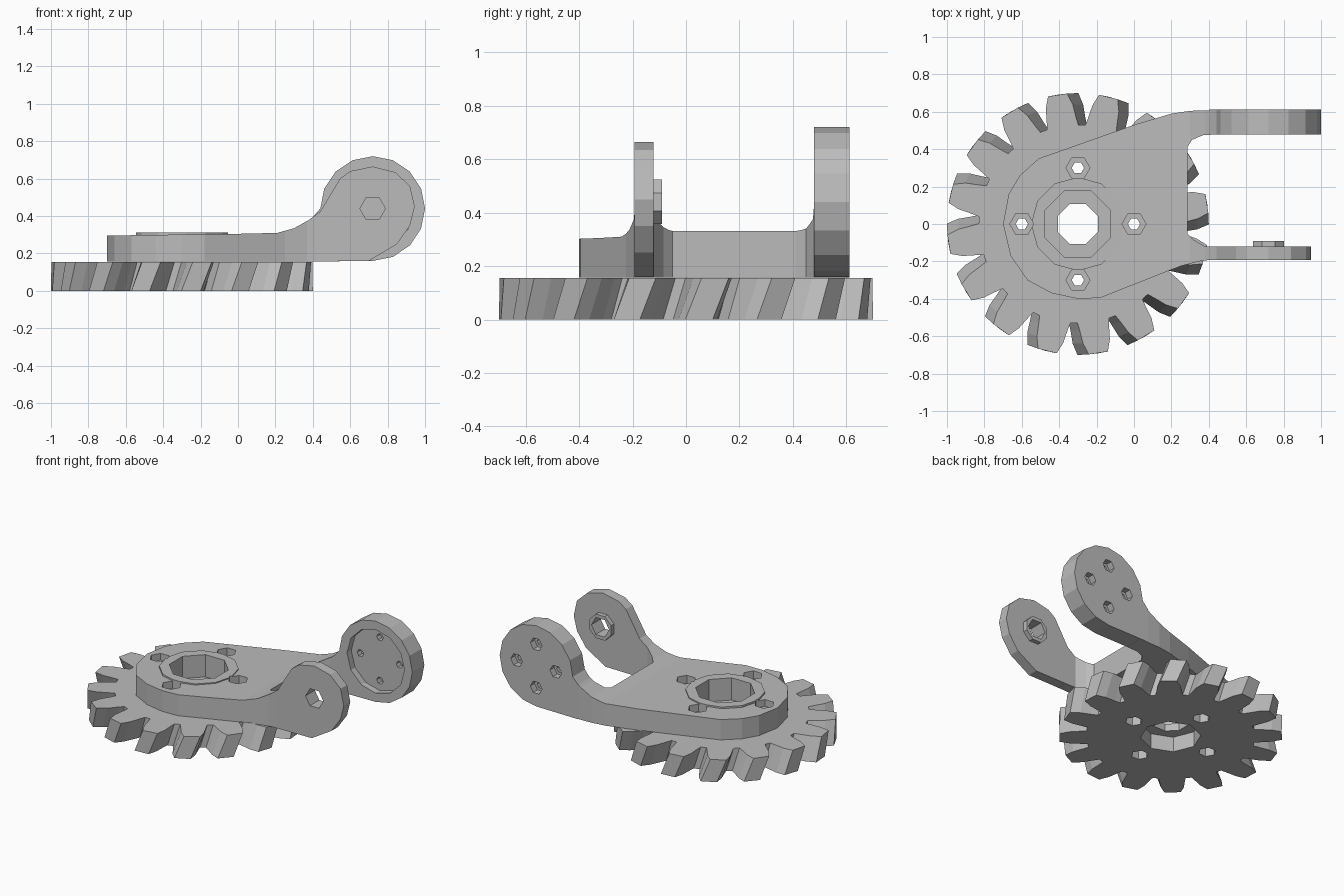
import bpy, bmesh
from math import sin, cos, pi, radians
from mathutils import Vector

if "Cube" in bpy.data.objects:
    bpy.data.objects.remove(bpy.data.objects["Cube"])

grey = bpy.data.materials.new("light_grey")
grey.use_nodes = True
grey.diffuse_color = (0.5, 0.5, 0.5, 1)
grey.node_tree.nodes["Principled BSDF"].inputs["Base Color"].default_value = (0.5, 0.5, 0.5, 1)

HUB = (-0.3, 0.0)      # gear axis in plan
PIVOT = (0.72, 0.44)   # arm axis in side elevation


def ring(centre, r, n, start=0.0):
    return [(centre[0] + r * cos(start + 2 * pi * i / n),
             centre[1] + r * sin(start + 2 * pi * i / n)) for i in range(n)]


def prism(name, pts, lo, hi, axis="z", twist=0.0):
    """Extrude an outline along z (plan) or y (side); twist turns the low end about HUB."""
    bm = bmesh.new()
    rings = []
    for h, t in ((lo, twist), (hi, 0.0)):
        loop = []
        for u, v in pts:
            if t:
                du, dv = u - HUB[0], v - HUB[1]
                u, v = HUB[0] + du * cos(t) - dv * sin(t), HUB[1] + du * sin(t) + dv * cos(t)
            loop.append(bm.verts.new((u, v, h) if axis == "z" else (u, h, v)))
        rings.append(loop)
    a, b = rings
    bm.faces.new(a)
    bm.faces.new(b)
    for i in range(len(a)):
        j = (i + 1) % len(a)
        bm.faces.new((a[i], a[j], b[j], b[i]))
    bmesh.ops.recalc_face_normals(bm, faces=bm.faces)
    me = bpy.data.meshes.new(name)
    bm.to_mesh(me)
    bm.free()
    me.materials.append(grey)
    ob = bpy.data.objects.new(name, me)
    bpy.context.collection.objects.link(ob)
    return ob


def combine(ob, tool, op):
    """Apply a boolean and discard the tool."""
    mod = ob.modifiers.new(op, "BOOLEAN")
    mod.operation, mod.object, mod.solver = op, tool, "EXACT"
    bpy.context.view_layer.update()
    graph = bpy.context.evaluated_depsgraph_get()
    me = bpy.data.meshes.new_from_object(ob.evaluated_get(graph))
    ob.modifiers.clear()
    ob.data = me
    bpy.data.objects.remove(tool)


def drill(ob, centre, r, n, lo, hi, axis="z", start=0.0):
    combine(ob, prism("cutter", ring(centre, r, n, start), lo, hi, axis), "DIFFERENCE")


# Helical gear: sixteen tapered teeth
tooth = [(-9.2, 0.53), (-8, 0.57), (-6.5, 0.64), (-4.2, 0.70),
         (4.2, 0.70), (6.5, 0.64), (8, 0.57), (9.2, 0.53)]
outline = []
for k in range(16):
    for deg, r in tooth:
        a = radians(99 + 22.5 * k + deg)
        outline.append((HUB[0] + r * cos(a), HUB[1] + r * sin(a)))
gear = prism("gear", outline, 0.0, 0.155, twist=radians(-5))

# Bracket: forked plan outline trimmed by its side profile
plan = [(-0.7, 0), (-0.67, 0.16), (-0.61, 0.26), (-0.51, 0.35), (0.0, 0.53), (0.2, 0.59),
        (0.3, 0.605), (0.46, 0.61), (0.46, 0.48), (0.37, 0.475), (0.31, 0.45), (0.285, 0.41),
        (0.285, -0.05), (0.32, -0.085), (0.38, -0.12), (0.46, -0.12), (0.46, -0.19),
        (0.37, -0.195), (0.25, -0.225), (-0.18, -0.395), (-0.3, -0.4), (-0.44, -0.37),
        (-0.57, -0.3), (-0.66, -0.17)]
side = [(-0.75, 0.157), (-0.75, 0.295), (0.0, 0.305), (0.21, 0.31), (0.3, 0.335),
        (0.38, 0.38), (0.44, 0.425), (0.5, 0.47), (0.5, 0.157)]
bracket = prism("bracket", plan, 0.1, 0.6)
combine(bracket, prism("side_trim", side, -0.8, 0.8, "y"), "INTERSECT")

# Raised collar around the bore
combine(bracket, prism("collar", ring(HUB, 0.25, 12), 0.2, 0.311), "UNION")

# Thin front arm with hexagonal boss
front = [(0.4, 0.157), (0.70, 0.16), (0.85, 0.25), (0.92, 0.35), (0.945, 0.45), (0.92, 0.56),
         (0.84, 0.635), (0.72, 0.665), (0.60, 0.64), (0.545, 0.60), (0.44, 0.425), (0.4, 0.395)]
combine(bracket, prism("front_arm", front, -0.192, -0.121, "y"), "UNION")
combine(bracket, prism("boss", ring(PIVOT, 0.09, 8, pi / 8), -0.15, -0.09, "y"), "UNION")
drill(bracket, PIVOT, 0.068, 6, -0.3, 0.0, "y")

# Thick rear arm ending in a round head
disc = ring(PIVOT, 0.28, 16)
rear = [(0.4, 0.157)] + disc[12:] + disc[:9] + [(0.4, 0.395)]
combine(bracket, prism("rear_arm", rear, 0.479, 0.611, "y"), "UNION")
drill(bracket, PIVOT, 0.22, 12, 0.4, 0.525, "y")
for u, v in ring(PIVOT, 0.15, 4):
    drill(bracket, (u, v), 0.025, 6, 0.4, 0.7, "y")
    drill(bracket, (u, v), 0.045, 6, 0.565, 0.7, "y")

# Stepped bore through bracket and gear
drill(bracket, HUB, 0.19, 8, 0.1, 0.5, start=pi / 8)
drill(gear, HUB, 0.115, 8, -0.1, 0.3, start=pi / 8)
drill(gear, HUB, 0.19, 8, -0.1, 0.105)

# Four bolt holes, counterbored top and bottom
for p in ring(HUB, 0.3, 4):
    drill(bracket, p, 0.033, 6, 0.1, 0.5)
    drill(bracket, p, 0.064, 6, 0.25, 0.5)
    drill(gear, p, 0.033, 6, -0.1, 0.3)
    drill(gear, p, 0.055, 6, -0.1, 0.08)
